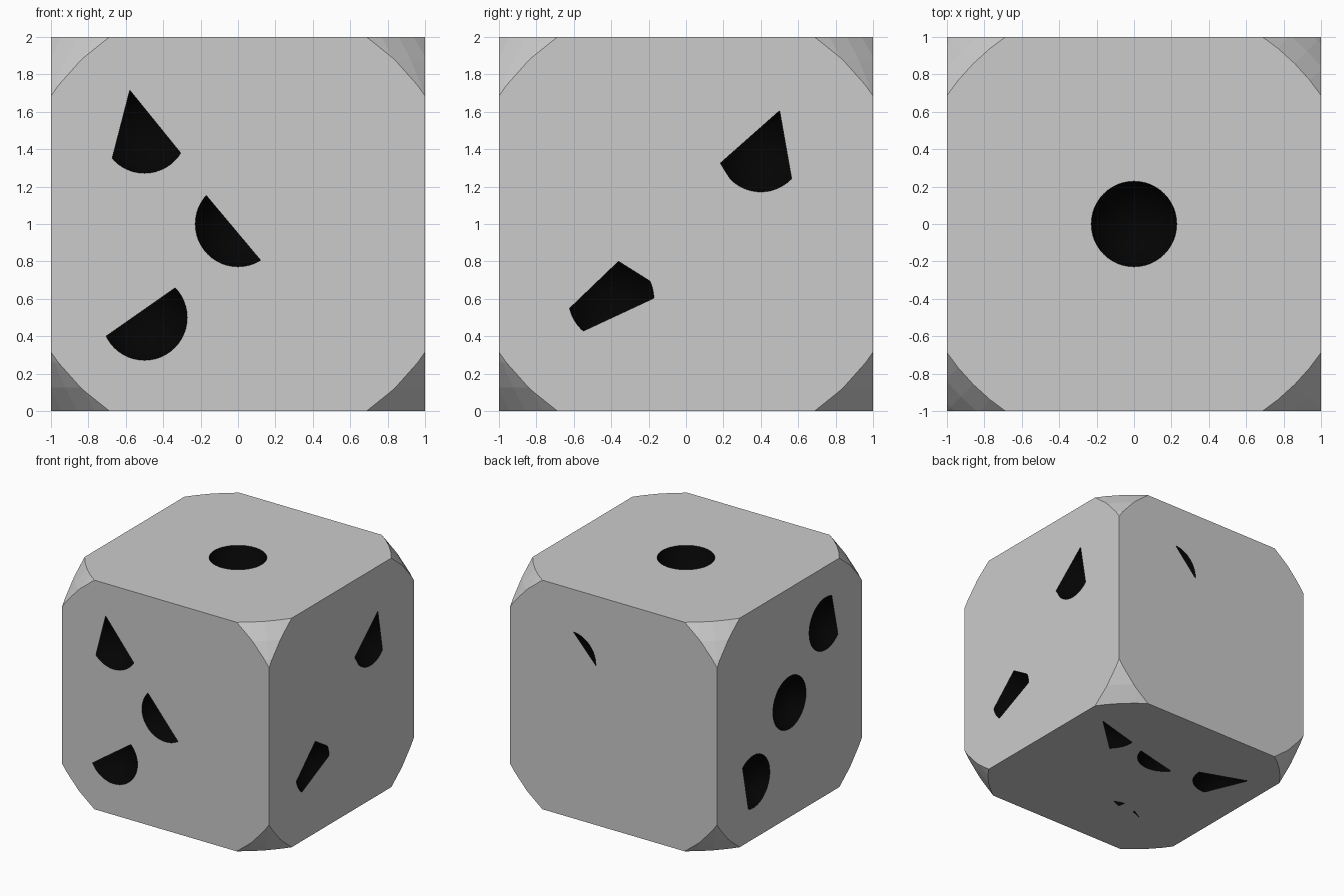
import bpy, bmesh, math
from mathutils import Matrix, Vector

if "Cube" in bpy.data.objects:
    bpy.data.objects.remove(bpy.data.objects["Cube"])

PIP_R, PIP_D, RIM = 0.25, 1.10, 0.2295
MID = Vector((0, 0, 1))

# Per face: u axis, v axis, pips as (u, v, visible outline).
# Outline = arcs (start deg, end deg) or inner points (deg, deg, radius factor), joined by chords.
FULL = [(0, 360)]
FACES = [
    ((1, 0, 0), (0, 0, 1), [(-.5, .5, [(110, 110), (221, 328)]),
                            (0, 0, [(138, 302)]),
                            (-.5, -.5, [(206, 404)])]),
    ((0, 1, 0), (0, 0, 1), [(.4, .4, [(64, 64), (199, 199), (225, 316)]),
                            (-.4, -.4, [(193, 229), (361, 384), (439, 439, .89)])]),
    ((0, -1, 0), (0, 0, 1), [(.5, .5, [(69, 317)]), (0, 0, FULL),
                             (-.5, -.5, [(-107, 130)])]),
    ((-1, 0, 0), (0, 0, 1), [(-.4, .4, [(-2, 87)])]),
    ((1, 0, 0), (0, 1, 0), [(0, 0, FULL)]),
    ((-1, 0, 0), (0, 1, 0), [(-.6, .4, [(144, 144), (310, 365)]),
                             (0, .4, [(190, 323)]),
                             (.6, .4, [(40, 40), (180, 274)]),
                             (0, -.4, [(-15, 1), (-10, -10, .62)]),
                             (.6, -.4, [(190, 195), (216, 216, .7)])]),
]


def make_object(name, bm):
    mesh = bpy.data.meshes.new(name)
    bm.to_mesh(mesh)
    bm.free()
    ob = bpy.data.objects.new(name, mesh)
    bpy.context.collection.objects.link(ob)
    return ob


def cut(ob, cutter, operation):
    cutter.hide_render = True
    mod = ob.modifiers.new(operation, 'BOOLEAN')
    mod.operation, mod.solver, mod.object = operation, 'EXACT', cutter
    bpy.context.view_layer.objects.active = ob
    bpy.ops.object.modifier_apply(modifier=mod.name)
    bpy.data.objects.remove(cutter)


def polar(deg, r=1.0):
    a = math.radians(deg)
    return (RIM * r * math.cos(a), RIM * r * math.sin(a))


def cover_outlines(outline):
    """Flat pieces of the rim disc left outside the visible outline."""
    if outline is FULL:
        return
    start, inner = outline[0][1], []
    for part in outline[1:] + [(outline[0][0] + 360, 0)]:
        if len(part) == 3:
            inner.append(polar(part[0], part[2]))
            continue
        end = part[0]
        n = max(2, int((end - start) / 8))
        yield [polar(start + (end - start) * i / n) for i in range(n + 1)] + inner[::-1]
        start, inner = part[1], []


# Cube body with corners rounded by a sphere
bm = bmesh.new()
bmesh.ops.create_cube(bm, size=2, matrix=Matrix.Translation(MID))
body = make_object("die_body", bm)
bm = bmesh.new()
bmesh.ops.create_uvsphere(bm, u_segments=64, v_segments=32, radius=1.573,
                          matrix=Matrix.Translation(MID))
cut(body, make_object("corner_rounder", bm), 'INTERSECT')

# Pip bowls, and the flat skin that partly covers them
pips, covers, centres = bmesh.new(), bmesh.new(), []
for u, v, spots in FACES:
    u, v = Vector(u), Vector(v)
    n = u.cross(v)
    for a, b, outline in spots:
        c = MID + u * a + v * b
        centres.append(c + n * PIP_D)
        turn = n.to_track_quat('Z', 'Y').to_matrix().to_4x4()
        bmesh.ops.create_uvsphere(pips, u_segments=48, v_segments=24, radius=PIP_R,
                                  matrix=Matrix.Translation(centres[-1]) @ turn)
        for pts in cover_outlines(outline):
            covers.faces.new([covers.verts.new(c + n + u * x + v * y) for x, y in pts])
cut(body, make_object("pip_cutter", pips), 'DIFFERENCE')
make_object("pip_covers", covers)

# Black bowls: faces whose corners all lie on one pip sphere
black = bpy.data.materials.new("black")
black.diffuse_color = (0.001, 0.001, 0.001, 1)
black.use_nodes = True
black.node_tree.nodes["Principled BSDF"].inputs["Base Color"].default_value = black.diffuse_color
mesh = body.data
mesh.materials.clear()
mesh.materials.append(None)
mesh.materials.append(black)
for p in mesh.polygons:
    corners = [mesh.vertices[i].co for i in p.vertices]
    p.material_index = int(any(all((q - c).length < PIP_R + .002 for q in corners)
                               for c in centres))
